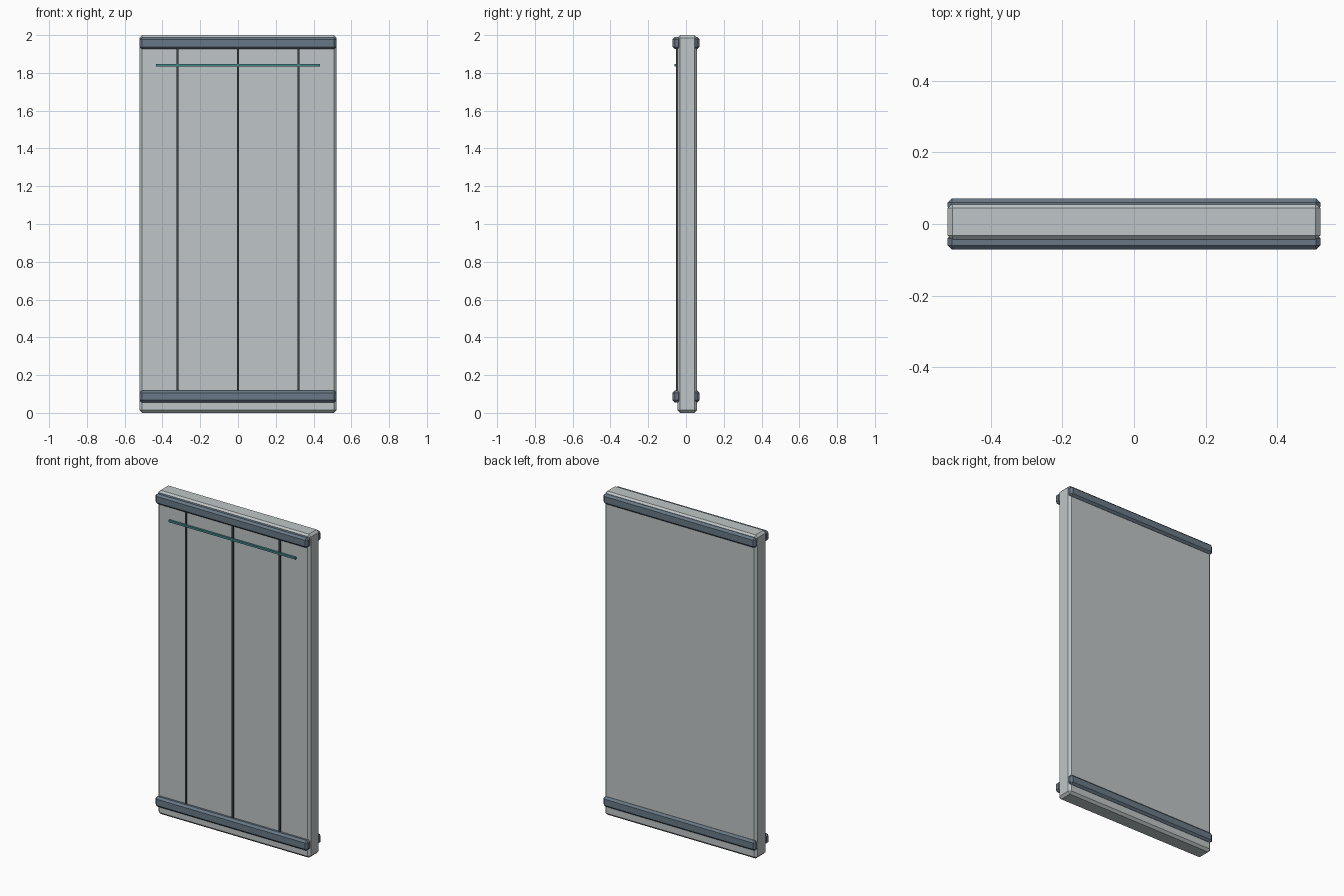
import bpy

if "Cube" in bpy.data.objects:
    bpy.data.objects.remove(bpy.data.objects["Cube"])


def material(name, color):
    m = bpy.data.materials.new(name)
    m.diffuse_color = (*color, 1)
    m.use_nodes = True
    m.node_tree.nodes["Principled BSDF"].inputs["Base Color"].default_value = m.diffuse_color
    return m


PANEL = material("pale_grey", (0.52, 0.56, 0.57))
RAIL = material("blue_grey", (0.14, 0.19, 0.24))
SEAM = material("dark_grey", (0.05, 0.06, 0.065))
TEAL = material("teal", (0.06, 0.25, 0.26))


def box(name, x, y, z, mat, chamfer=0.0):
    """Chamfered box from (min, max) ranges."""
    size = [b - a for a, b in (x, y, z)]
    bpy.ops.mesh.primitive_cube_add(size=1, location=[(a + b) / 2 for a, b in (x, y, z)])
    ob = bpy.context.object
    ob.name = name
    ob.scale = size
    bpy.ops.object.transform_apply(location=False, rotation=False, scale=True)
    ob.data.materials.append(mat)
    if chamfer:
        bev = ob.modifiers.new("chamfer", "BEVEL")
        bev.width = chamfer
        bev.segments = 1
    return ob


# Main slab
box("panel", (-0.521, 0.521), (-0.046, 0.058), (0, 2), PANEL, 0.014)

# Horizontal rails, front and back, at top and bottom
for level, z in (("bottom", (0.055, 0.118)), ("top", (1.926, 1.989))):
    box(f"front_rail_{level}", (-0.521, 0.521), (-0.0715, -0.028), z, RAIL, 0.012)
    box(f"back_rail_{level}", (-0.521, 0.521), (0.036, 0.0715), z, RAIL, 0.012)

# Vertical seam strips on the front
for i, x in enumerate((-0.32, 0, 0.32)):
    box(f"seam_{i + 1}", (x - 0.005, x + 0.005), (-0.054, -0.042), (0.1, 1.94), SEAM)

# Thin accent strip under the top rail
box("accent_strip", (-0.434, 0.434), (-0.061, -0.049), (1.834, 1.846), TEAL)
